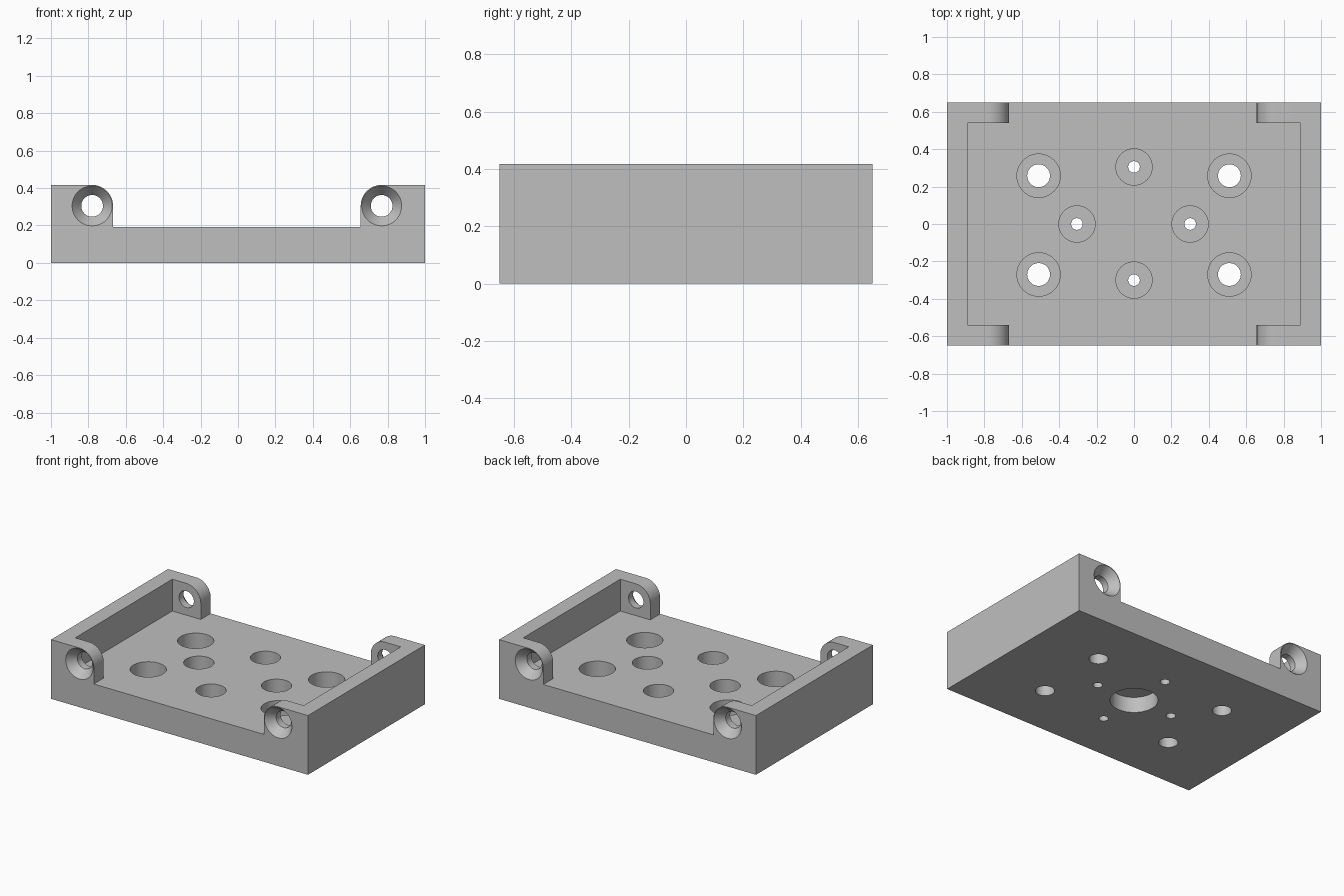
import bpy, bmesh
from math import pi, sin, cos
from mathutils import Matrix, Vector

cube = bpy.data.objects.get("Cube")
if cube:
    bpy.data.objects.remove(cube, do_unlink=True)

W, D, H = 1.0, 0.65, 0.417      # half width, half depth, height
FLOOR, WALL = 0.193, 0.11
EAR_R, EAR_Z = 0.112, 0.305
EARS = (-0.78, 0.768)           # screw positions along x

grey = bpy.data.materials.new("machined grey")
grey.use_nodes = True
grey.diffuse_color = (0.52, 0.52, 0.52, 1)
grey.node_tree.nodes["Principled BSDF"].inputs["Base Color"].default_value = grey.diffuse_color


def finish(bm, name):
    bmesh.ops.recalc_face_normals(bm, faces=bm.faces)
    mesh = bpy.data.meshes.new(name)
    bm.to_mesh(mesh)
    bm.free()
    mesh.materials.append(grey)
    obj = bpy.data.objects.new(name, mesh)
    bpy.context.collection.objects.link(obj)
    return obj


def box(name, lo, hi):
    bm = bmesh.new()
    bmesh.ops.create_cube(bm, size=1)
    for v in bm.verts:
        v.co = Vector([(a + b) / 2 + c * (b - a) for a, b, c in zip(lo, hi, v.co)])
    return finish(bm, name)


def extrude_y(name, outline, y):
    bm = bmesh.new()
    face = bm.faces.new([bm.verts.new((x, -y, z)) for x, z in outline])
    ext = bmesh.ops.extrude_face_region(bm, geom=[face])["geom"]
    bmesh.ops.translate(bm, vec=(0, 2 * y, 0),
                        verts=[g for g in ext if isinstance(g, bmesh.types.BMVert)])
    return finish(bm, name)


def drill(bm, matrix, profile, n=48):
    """Add a stepped round cutter; profile is (radius, depth), bored along local -z."""
    rings = [[bm.verts.new(matrix @ Vector((r * cos(2 * pi * i / n), r * sin(2 * pi * i / n), -d)))
              for i in range(n)] for r, d in profile]
    for a, b in zip(rings, rings[1:]):
        for i in range(n):
            j = (i + 1) % n
            bm.faces.new((a[i], a[j], b[j], b[i]))
    bm.faces.new(rings[0])
    bm.faces.new(rings[-1])


def cut(obj, cutter):
    cutter.hide_render = True
    mod = obj.modifiers.new("cut", "BOOLEAN")
    mod.operation, mod.solver, mod.object = "DIFFERENCE", "EXACT", cutter
    bpy.context.view_layer.objects.active = obj
    bpy.ops.object.modifier_apply(modifier=mod.name)
    bpy.data.objects.remove(cutter, do_unlink=True)


# Solid block
plate = box("mounting_plate", (-W, -D, 0), (W, D, H))

# Opening between the ears, leaving their inner top corners rounded
steps = [i * pi / 32 for i in range(17)]
left_arc = [(EARS[0] + EAR_R * cos(a), EAR_Z + EAR_R * sin(a)) for a in steps]
right_arc = [(EARS[1] - EAR_R * cos(a), EAR_Z + EAR_R * sin(a)) for a in reversed(steps)]
outline = ([(EARS[0] + EAR_R, FLOOR)] + left_arc + [(EARS[0], H + 0.1), (EARS[1], H + 0.1)]
           + right_arc + [(EARS[1] - EAR_R, FLOOR)])
cut(plate, extrude_y("opening_cutter", outline, D + 0.1))

# Pocket behind the side walls and ears
cut(plate, box("pocket_cutter", (WALL - W, WALL - D, FLOOR), (W - WALL, D - WALL, H + 0.1)))

# All drilled holes
bm = bmesh.new()


def counterbore(x, y, big, small):
    drill(bm, Matrix.Translation((x, y, FLOOR)),
          [(big, -0.05), (big, 0.12), (small, 0.12), (small, 0.25)])


for x in (-0.51, 0.51):
    for y in (-0.27, 0.258):
        counterbore(x, y, 0.116, 0.061)
for x, y in ((0.3, 0), (-0.305, 0), (0, 0.305), (0, -0.3)):
    counterbore(x, y, 0.097, 0.031)

# Countersunk screw holes through the four ears
for x in EARS:
    for side in (-1, 1):
        m = Matrix.Translation((x, side * D, EAR_Z)) @ Matrix.Rotation(-side * pi / 2, 4, "X")
        drill(bm, m, [(0.107, -0.05), (0.107, 0), (0.058, 0.06), (0.058, 0.16)])

# Blind locating bore underneath
drill(bm, Matrix.Translation((0, 0, 0.11)), [(0.152, 0), (0.152, 0.2)], 64)
cut(plate, finish(bm, "hole_cutter"))

bpy.ops.object.select_all(action="DESELECT")
plate.select_set(True)
bpy.context.view_layer.objects.active = plate
bpy.ops.object.shade_smooth_by_angle(angle=pi / 6)
